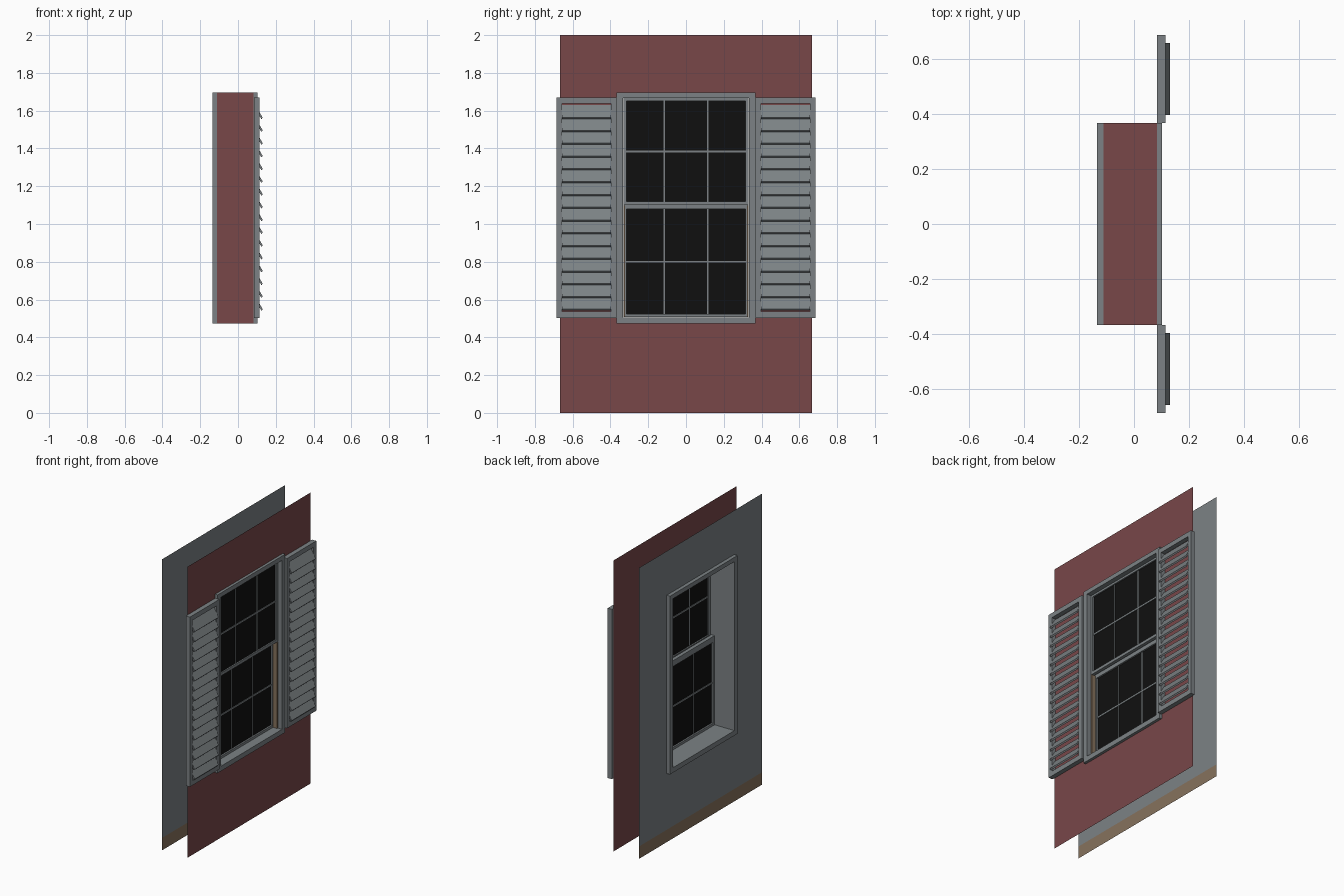
import bpy, bmesh

if "Cube" in bpy.data.objects:
    bpy.data.objects.remove(bpy.data.objects["Cube"])


def mat(name, rgb):
    m = bpy.data.materials.new(name)
    m.diffuse_color = (*rgb, 1)
    m.use_nodes = True
    m.node_tree.nodes["Principled BSDF"].inputs["Base Color"].default_value = m.diffuse_color
    return m


RED = mat("red_siding", (0.19, 0.063, 0.066))
GREY = mat("grey_paint", (0.20, 0.222, 0.232))
TAN = mat("tan_wood", (0.24, 0.17, 0.11))
BLACK = mat("black_glass", (0.005, 0.005, 0.005))


def finish(bm, name, m, fix=True):
    if fix:
        bmesh.ops.recalc_face_normals(bm, faces=bm.faces)
    me = bpy.data.meshes.new(name)
    bm.to_mesh(me)
    bm.free()
    me.materials.append(m)
    ob = bpy.data.objects.new(name, me)
    bpy.context.collection.objects.link(ob)
    return ob


def rect(bm, x, r):
    y0, y1, z0, z1 = r
    return [bm.verts.new((x, y, z)) for y, z in
            ((y0, z0), (y1, z0), (y1, z1), (y0, z1))]


def bridge(bm, a, b):
    for i in range(4):
        j = (i + 1) % 4
        bm.faces.new((a[i], a[j], b[j], b[i]))


def frame(name, x0, x1, outer, inner, m):
    """Mitred rectangular frame; rectangles are (y0, y1, z0, z1)."""
    bm = bmesh.new()
    loops = [rect(bm, x0, outer), rect(bm, x1, outer),
             rect(bm, x1, inner), rect(bm, x0, inner)]
    for i in range(4):
        bridge(bm, loops[i], loops[(i + 1) % 4])
    return finish(bm, name, m)


def sheet(name, x, outer, inner, m):
    """Flat wall with a rectangular opening."""
    bm = bmesh.new()
    bridge(bm, rect(bm, x, outer), rect(bm, x, inner))
    return finish(bm, name, m)


def tube(name, x0, x1, r, m):
    """Open sleeve through the wall."""
    bm = bmesh.new()
    bridge(bm, rect(bm, x0, r), rect(bm, x1, r))
    return finish(bm, name, m)


def box(name, x0, x1, r, m):
    bm = bmesh.new()
    a, b = rect(bm, x0, r), rect(bm, x1, r)
    bridge(bm, a, b)
    bm.faces.new(a)
    bm.faces.new(b)
    return finish(bm, name, m)


XI, XO = -0.11, 0.083          # inner and outer wall planes
OUT = (-0.367, 0.367, 0.472, 1.697)
IN = (-0.333, 0.333, 0.506, 1.667)

# walls and baseboard
sheet("outer_wall", XO, (-0.667, 0.667, 0, 2), OUT, RED)
sheet("inner_wall", XI, (-0.667, 0.667, 0.085, 2), OUT, GREY)
bm = bmesh.new()
bm.faces.new(rect(bm, XI, (-0.667, 0.667, 0, 0.085)))
finish(bm, "baseboard", TAN)

# window sleeve, jamb lining and casings
tube("wall_sleeve", XI, XO, OUT, RED)
tube("jamb_lining", XI, XO, IN, GREY)
frame("outer_casing", XO, 0.102, OUT, IN, GREY)
frame("inner_casing", -0.135, XI, OUT, IN, GREY)


# sashes with glass and glazing bars
def sash(name, x0, x1, z0, z1, g0, g1, bar_z):
    inner = (-0.315, 0.315, g0, g1)
    frame(name + "_sash", x0, x1, (-0.332, 0.332, z0, z1), inner, GREY)
    xm = (x0 + x1) / 2
    box(name + "_glass", xm - 0.002, xm + 0.002, inner, BLACK)
    box(name + "_bar", xm - 0.006, xm + 0.006,
        (-0.315, 0.315, bar_z - 0.005, bar_z + 0.005), GREY)
    for i, y in enumerate((-0.115, 0.115)):
        box(f"{name}_upright_bar_{i}", xm - 0.005, xm + 0.005,
            (y - 0.003, y + 0.003, g0, g1), GREY)


sash("upper", 0.048, 0.07, 1.10, 1.666, 1.12, 1.652, 1.383)
sash("lower", 0.014, 0.04, 0.507, 1.12, 0.524, 1.08, 0.80)

# bare wood sash tracks in front of the lower sash
for s, n in ((-1, "left"), (1, "right")):
    a, b = sorted((s * 0.323, s * 0.332))
    box(n + "_sash_track", 0.041, 0.07, (a, b, 0.507, 1.099), TAN)

# louvred shutters
for s, n in ((-1, "left"), (1, "right")):
    o = sorted((s * 0.367, s * 0.686))
    i = sorted((s * 0.397, s * 0.657))
    frame(n + "_shutter_frame", XO + 0.001, 0.115,
          (*o, 0.503, 1.67), (*i, 0.537, 1.637), GREY)
    bm = bmesh.new()
    for k in range(16):
        z = 0.541 + k * 0.0676
        prof = ((0.124, z), (0.131, z + 0.008),
                (0.092, z + 0.074), (0.085, z + 0.066))
        a, b = ([bm.verts.new((px, y, pz)) for px, pz in prof] for y in i)
        bridge(bm, a, b)
        bm.faces.new(a)
        bm.faces.new(b)
    finish(bm, n + "_shutter_slats", GREY)
